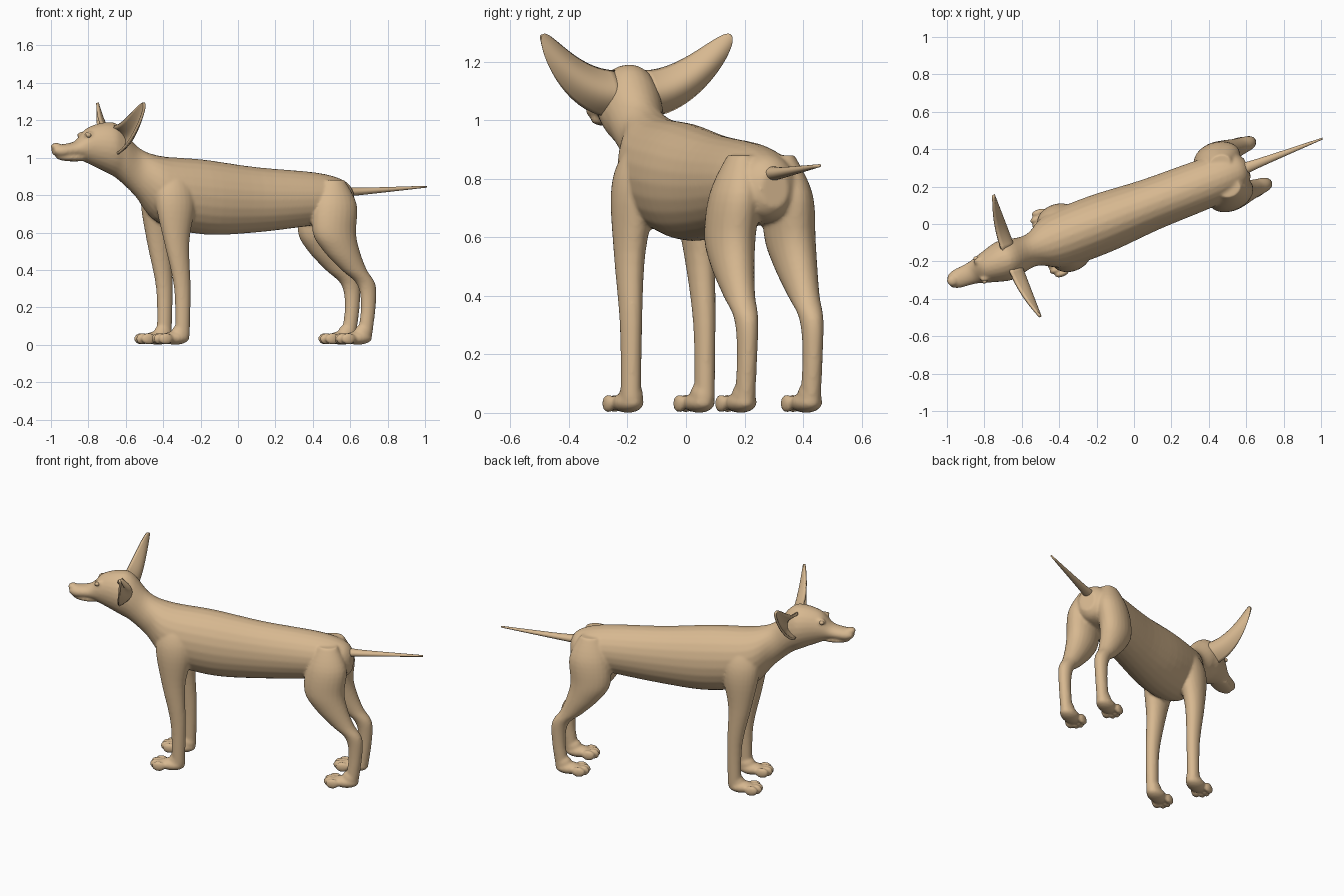
import bpy, bmesh, math
from mathutils import Matrix, Vector

default_cube = bpy.data.objects.get("Cube")
if default_cube:
    bpy.data.objects.remove(default_cube, do_unlink=True)

# The animal is symmetric along its own axis, then turned into place
PLACE = Matrix.Translation((0, 0.07, 0)) @ Matrix.Rotation(math.radians(21), 4, "Z")

COAT = (0.68, 0.48, 0.28, 1)
coat = bpy.data.materials.new("tan_coat")
coat.use_nodes = True
coat.diffuse_color = COAT
coat.node_tree.nodes["Principled BSDF"].inputs["Base Color"].default_value = COAT


def finish(bm, name):
    """Turn the built geometry into a smooth, coloured object."""
    bmesh.ops.recalc_face_normals(bm, faces=bm.faces)
    bm.transform(PLACE)
    mesh = bpy.data.meshes.new(name)
    bm.to_mesh(mesh)
    bm.free()
    mesh.materials.append(coat)
    for polygon in mesh.polygons:
        polygon.use_smooth = True
    part = bpy.data.objects.new(name, mesh)
    bpy.context.collection.objects.link(part)
    return part


def refine(rows, steps=5):
    """Smooth in-between rows through the given ones."""
    rows = [Vector(row) for row in rows]
    last = len(rows) - 1
    result = []
    for i in range(last):
        start, end = rows[i], rows[i + 1]
        leave = (end - rows[max(i - 1, 0)]) / 2
        arrive = (rows[min(i + 2, last)] - start) / 2
        for step in range(steps):
            t = step / steps
            ease = t * t * (3 - 2 * t)
            bend = t * (1 - t)
            result.append(start.lerp(end, ease) + bend * ((1 - t) * leave - t * arrive))
    return result + [rows[last]]


def loft(bm, rings, sides=24):
    """Skin a row of ellipses, each a centre and two half axes."""
    loops = []
    for centre, across, along in rings:
        angles = [math.tau * k / sides for k in range(sides)]
        loops.append([bm.verts.new(centre + across * math.cos(angle) + along * math.sin(angle))
                      for angle in angles])
    for near, far in zip(loops, loops[1:]):
        for k in range(sides):
            bm.faces.new((near[k - 1], near[k], far[k], far[k - 1]))
    bm.faces.new(loops[0])
    bm.faces.new(loops[-1])


def trunk(bm, rows):
    """Upright ellipses from rows of x, top, bottom and half width."""
    loft(bm, [(Vector((x, 0, (top + bottom) / 2)),
               Vector((0, width, 0)),
               Vector((0, 0, (top - bottom) / 2)))
              for x, top, bottom, width in refine(rows)])


def limb(bm, rows, foot_y, side):
    """Level ellipses from rows of height, x and half length, leaning inwards at the top."""
    rings = []
    for height, x, length in refine(rows):
        width = 0.6 * length + 0.01
        y = foot_y - 0.08 * height ** 4
        rings.append((Vector((x, side * y, height)), Vector((length, 0, 0)), Vector((0, width, 0))))
    loft(bm, rings)


def ball(bm, centre, size):
    placement = Matrix.Translation(centre) @ Matrix.Diagonal(size).to_4x4()
    bmesh.ops.create_uvsphere(bm, u_segments=20, v_segments=12, radius=1, matrix=placement)


def paw(bm, x, y):
    """Sole, ankle and four toes, the middle pair reaching further."""
    ball(bm, (x - 0.04, y, 0.036), (0.08, 0.05, 0.036))
    ball(bm, (x - 0.01, y, 0.06), (0.05, 0.04, 0.05))
    for place in (-1.5, -0.5, 0.5, 1.5):
        reach = 0.14 - 0.02 * abs(place)
        ball(bm, (x - reach, y + 0.03 * place, 0.032), (0.04, 0.017, 0.032))


body = bmesh.new()

# Head, neck and torso in one sweep from muzzle to rump
trunk(body, [
    (-1.06, 1.06, 1.02, 0.03),
    (-1.02, 1.07, 1, 0.05),
    (-0.93, 1.09, 1, 0.06),
    (-0.86, 1.16, 0.97, 0.08),
    (-0.75, 1.19, 0.92, 0.11),
    (-0.68, 1.17, 0.88, 0.1),
    (-0.58, 1.06, 0.79, 0.09),
    (-0.45, 1.01, 0.65, 0.15),
    (-0.2, 0.99, 0.59, 0.16),
    (0.1, 0.95, 0.6, 0.14),
    (0.45, 0.92, 0.64, 0.13),
    (0.6, 0.88, 0.66, 0.1),
    (0.65, 0.83, 0.7, 0.05),
])

# Lower jaw and nose
ball(body, (-0.94, 0, 1), (0.1, 0.05, 0.02))
ball(body, (-1.04, 0, 1.06), (0.03, 0.03, 0.02))

# Legs, paws and brows
front_leg = [
    (0.93, -0.4, 0.05),
    (0.85, -0.4, 0.1),
    (0.75, -0.4, 0.11),
    (0.55, -0.4, 0.07),
    (0.3, -0.37, 0.045),
    (0.05, -0.37, 0.04),
]
hind_leg = [
    (0.88, 0.52, 0.06),
    (0.75, 0.52, 0.12),
    (0.6, 0.51, 0.12),
    (0.5, 0.55, 0.1),
    (0.4, 0.62, 0.07),
    (0.32, 0.69, 0.05),
    (0.2, 0.7, 0.04),
    (0.05, 0.68, 0.04),
]
for side in (-1, 1):
    limb(body, front_leg, 0.135, side)
    limb(body, hind_leg, 0.12, side)
    paw(body, -0.37, side * 0.13)
    paw(body, 0.68, side * 0.12)
    ball(body, (-0.87, side * 0.05, 1.12), (0.03, 0.02, 0.02))

# Fuse the flesh into one smooth skin
skin = finish(body, "body")
fuse = skin.modifiers.new("fuse", "REMESH")
fuse.mode = "VOXEL"
fuse.voxel_size = 0.008
fuse.use_smooth_shade = True
relax = skin.modifiers.new("relax", "SMOOTH")
relax.iterations = 5

# Tail
tail = bmesh.new()
trunk(tail, [
    (0.58, 0.85, 0.79, 0.04),
    (0.7, 0.84, 0.8, 0.025),
    (1.08, 0.85, 0.84, 0.005),
])
finish(tail, "tail")


def ear_point(u, v, side):
    """u runs from root to tip, v from lower edge to upper edge; the edges cup forwards."""
    half_height = 0.075 * math.sqrt(1 - u ** 4)
    cup = 0.065 * (1 - u * u)
    middle = 1.09 + 0.19 * u * u
    return (-0.67 - cup * v * v, side * (0.05 + 0.3 * u), middle + half_height * v)


# Ears and eyes
for side, label in ((1, "left"), (-1, "right")):
    ear = bmesh.new()
    cells = 16
    grid = [[ear.verts.new(ear_point(math.sin(math.pi / 2 * i / cells), 2 * k / cells - 1, side))
             for k in range(cells + 1)] for i in range(cells + 1)]
    for near, far in zip(grid, grid[1:]):
        for k in range(cells):
            ear.faces.new((near[k], near[k + 1], far[k + 1], far[k]))
    bmesh.ops.remove_doubles(ear, verts=ear.verts, dist=0.0001)
    shell = finish(ear, label + "_ear").modifiers.new("thickness", "SOLIDIFY")
    shell.thickness = 0.014
    shell.offset = 0

    eye = bmesh.new()
    ball(eye, (-0.88, side * 0.065, 1.12), (0.014, 0.012, 0.012))
    finish(eye, label + "_eye")
